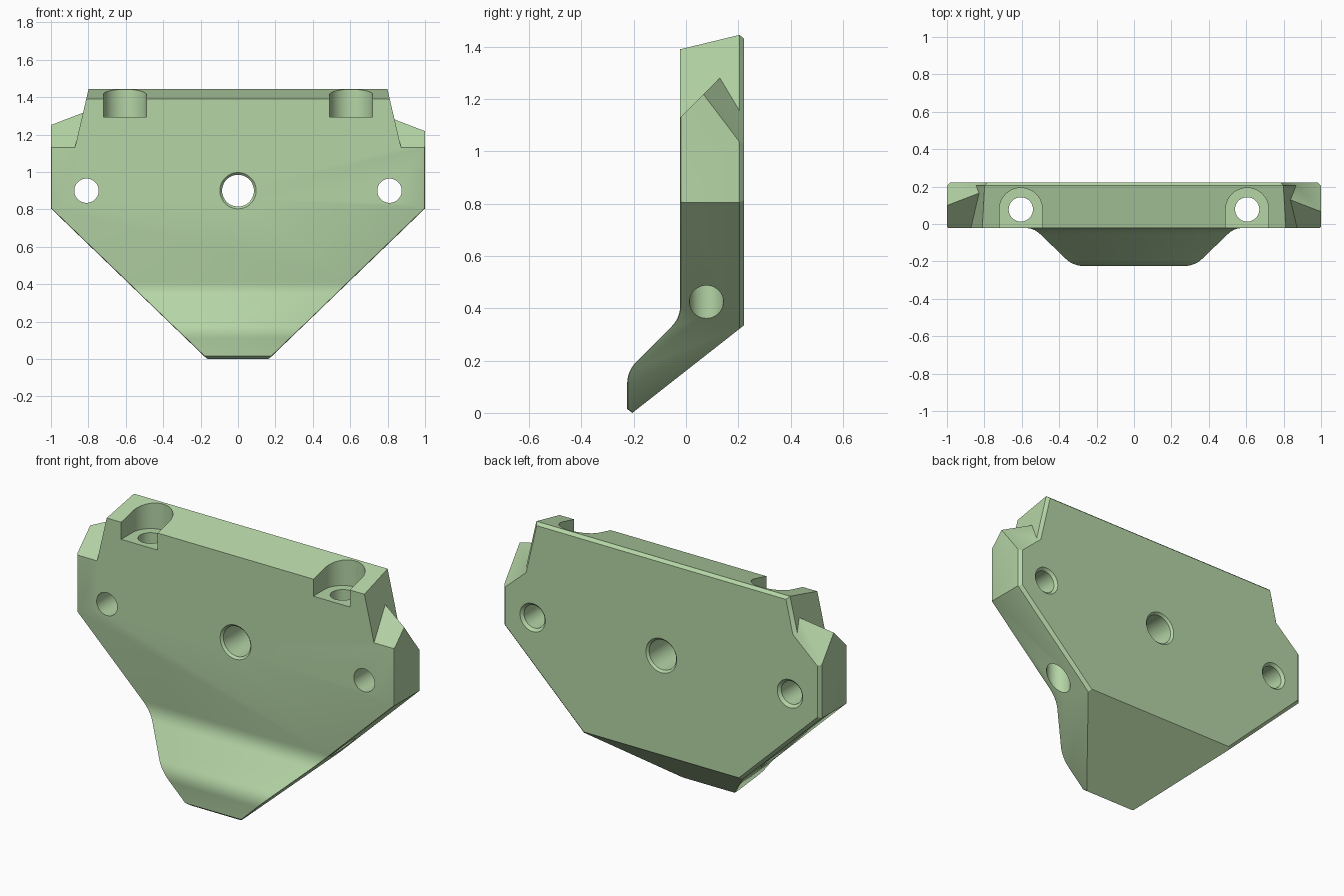
import bpy, bmesh, math
from mathutils import Vector

if "Cube" in bpy.data.objects:
    bpy.data.objects.remove(bpy.data.objects["Cube"])


def make_object(name, bm, helper=False):
    bmesh.ops.recalc_face_normals(bm, faces=bm.faces[:])
    mesh = bpy.data.meshes.new(name)
    bm.to_mesh(mesh)
    bm.free()
    obj = bpy.data.objects.new(name, mesh)
    bpy.context.collection.objects.link(obj)
    obj.hide_render = helper
    return obj


def extrude_polygon(points, direction):
    bm = bmesh.new()
    face = bm.faces.new([bm.verts.new(p) for p in points])
    ext = bmesh.ops.extrude_face_region(bm, geom=[face])["geom"]
    verts = [g for g in ext if isinstance(g, bmesh.types.BMVert)]
    bmesh.ops.translate(bm, verts=verts, vec=direction)
    bmesh.ops.recalc_face_normals(bm, faces=bm.faces[:])
    return bm


def slab(half_outline):
    """Mirrored front outline, extruded back, with a chamfered rear rim."""
    pts = half_outline + [(-x, z) for x, z in reversed(half_outline)]
    bm = extrude_polygon([(x, -0.4, z) for x, z in pts], (0, 0.622, 0))
    rim = [e for e in bm.edges if all(v.co.y > 0.2 for v in e.verts)]
    bmesh.ops.bevel(bm, geom=rim, offset=0.017, segments=1, affect='EDGES')
    return bm


def lathe(name, rings, centre, axis, steps=48):
    """Round cutter from (position along axis, radius) rings."""
    bm = bmesh.new()
    loops = []
    for pos, r in rings:
        loop = []
        for i in range(steps):
            a = 2 * math.pi * i / steps
            u, v = r * math.cos(a), r * math.sin(a)
            p = (u, pos, v) if axis == 'y' else (u, v, pos)
            loop.append(bm.verts.new(Vector(p) + Vector(centre)))
        loops.append(loop)
    for a, b in zip(loops, loops[1:]):
        for i in range(steps):
            j = (i + 1) % steps
            bm.faces.new((a[i], a[j], b[j], b[i]))
    bm.faces.new(loops[0])
    bm.faces.new(loops[-1])
    return make_object(name, bm, True)


def boolean(obj, other, operation):
    mod = obj.modifiers.new("bool", 'BOOLEAN')
    mod.operation, mod.solver, mod.object = operation, 'EXACT', other
    bpy.context.view_layer.objects.active = obj
    bpy.ops.object.modifier_apply(modifier=mod.name)


def fillet(p0, corner, p1, n=6):
    p0, c, p1 = Vector(p0), Vector(corner), Vector(p1)
    return [tuple(p0 * (1 - t) ** 2 + c * 2 * t * (1 - t) + p1 * t * t)
            for t in (i / n for i in range(n + 1))]


# Side profile: upright plate with the foot kicked forward
profile = [(-0.205, 0), (-0.225, 0.015)]
profile += fillet((-0.225, 0.11), (-0.225, 0.16), (-0.19, 0.195))
profile += fillet((-0.057, 0.328), (-0.022, 0.363), (-0.022, 0.413))
profile += [(-0.022, 1.39), (0.205, 1.445), (0.222, 1.43), (0.222, 0.335)]
side_profile = make_object("side_profile_cutter", extrude_polygon(
    [(-1.3, y, z) for y, z in profile], (2.6, 0, 0)), True)

# Lower plate with ridged shoulders
bm = slab([(0.165, 0), (1, 0.805), (1, 1.33)])
for co, no in (((0, -0.022, 1.13), (0, -1, 1)),
               ((1, 0.065, 1.22), (0.89, 1.32, 1)),
               ((-1, 0.1, 1.25), (-0.89, 1.32, 1))):
    cut = bmesh.ops.bisect_plane(bm, geom=bm.verts[:] + bm.edges[:] + bm.faces[:],
                                 plane_co=co, plane_no=no, clear_outer=True)
    edges = [g for g in cut["geom_cut"] if isinstance(g, bmesh.types.BMEdge)]
    bmesh.ops.edgeloop_fill(bm, edges=edges)
plate = make_object("bracket_plate", bm)
boolean(plate, side_profile, 'INTERSECT')

# Soft front edges along the flanks
bm = bmesh.new()
bm.from_mesh(plate.data)
bm.normal_update()
flank = []
for e in bm.edges:
    if len(e.link_faces) == 2 and (e.verts[0].co.z + e.verts[1].co.z) / 2 < 1.12:
        for f, g in (e.link_faces, reversed(e.link_faces)):
            if abs(f.normal.x) > 0.5 and g.normal.y < -0.3 and abs(g.normal.x) < 0.1:
                flank.append(e)
bmesh.ops.bevel(bm, geom=flank, offset=0.009, segments=2, profile=0.5, affect='EDGES')
bm.to_mesh(plate.data)
bm.free()

# Tapered upper block
top_block = make_object("upper_block", slab([(0.914, 0.95), (0.781, 1.52)]), True)
boolean(top_block, side_profile, 'INTERSECT')
boolean(plate, top_block, 'UNION')
bm = bmesh.new()
bm.from_mesh(plate.data)
bmesh.ops.dissolve_limit(bm, angle_limit=0.005, verts=bm.verts[:], edges=bm.edges[:])
bm.to_mesh(plate.data)
bm.free()

# Holes: chamfered centre, side pair, vertical bolt holes with open pockets
cutters = [side_profile, top_block]
holes = [lathe("centre_hole_cutter", [(-0.042, 0.117), (-0.01, 0.085),
                                      (0.21, 0.085), (0.242, 0.117)], (0, 0, 0.9), 'y')]
for s in (-1, 1):
    holes.append(lathe("side_hole_cutter", [(-0.1, 0.065), (0.207, 0.065), (0.242, 0.1)],
                       (s * 0.81, 0, 0.9), 'y'))
    holes.append(lathe("bolt_hole_cutter", [(0.2, 0.065), (1.4, 0.065)],
                       (s * 0.605, 0.078, 0), 'z'))
    arc = [(s * 0.605 + 0.115 * math.cos(math.pi * i / 24),
            0.078 + 0.115 * math.sin(math.pi * i / 24), 1.293) for i in range(25)]
    arc += [(s * 0.605 - 0.115, -0.1, 1.293), (s * 0.605 + 0.115, -0.1, 1.293)]
    holes.append(make_object("bolt_pocket_cutter", extrude_polygon(arc, (0, 0, 0.3)), True))
for h in holes:
    boolean(plate, h, 'DIFFERENCE')
for h in cutters + holes:
    bpy.data.objects.remove(h)

# Finish
mat = bpy.data.materials.new("pale_green")
mat.diffuse_color = (0.46, 0.66, 0.38, 1)
mat.use_nodes = True
mat.node_tree.nodes["Principled BSDF"].inputs["Base Color"].default_value = mat.diffuse_color
plate.data.materials.clear()
plate.data.materials.append(mat)
bpy.ops.object.select_all(action='DESELECT')
plate.select_set(True)
bpy.context.view_layer.objects.active = plate
bpy.ops.object.shade_smooth_by_angle(angle=math.radians(28))
